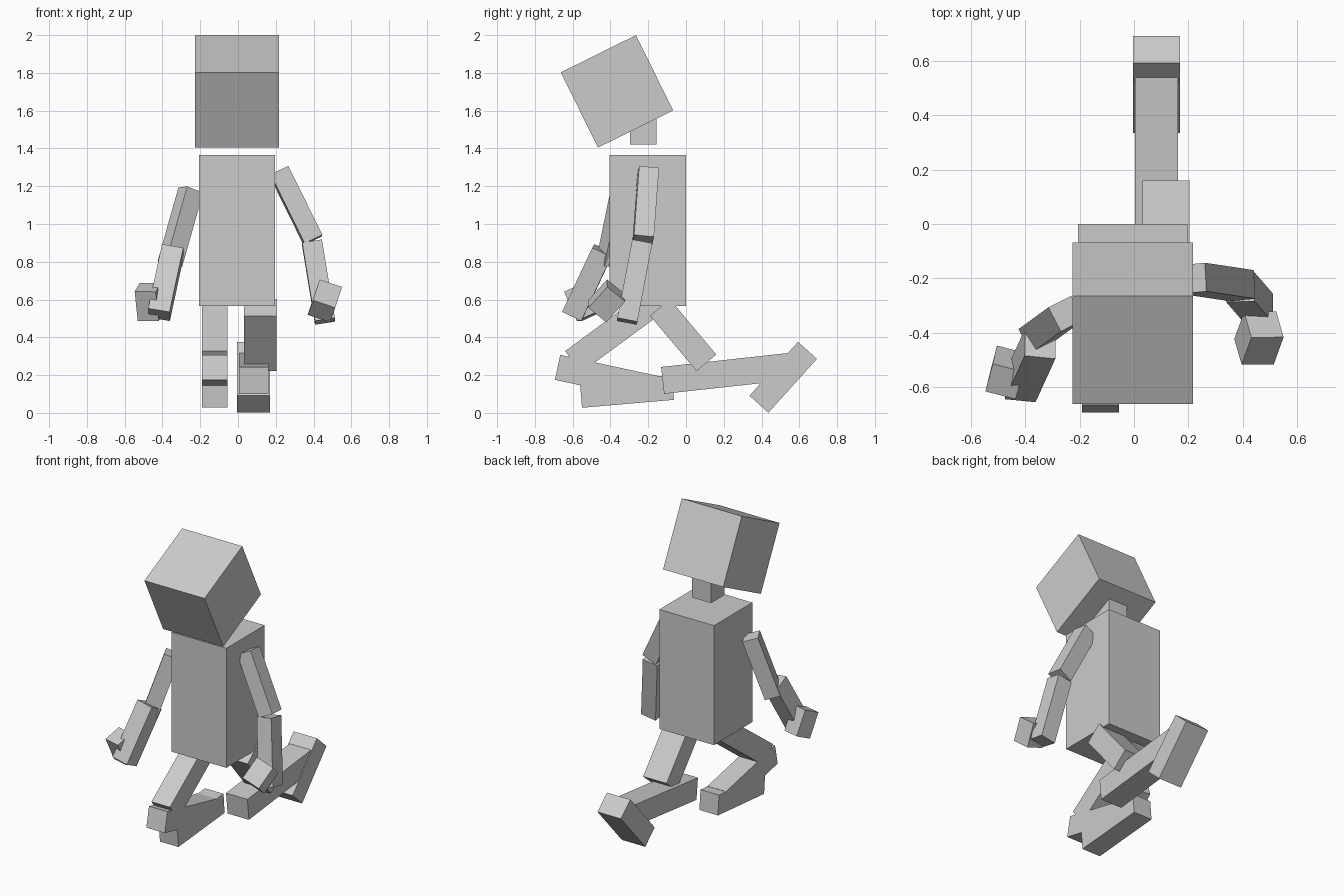
import bpy
from mathutils import Vector, Matrix

cube = bpy.data.objects.get("Cube")
if cube:
    bpy.data.objects.remove(cube, do_unlink=True)

grey = bpy.data.materials.new("plain_grey")
grey.use_nodes = True
grey.diffuse_color = (0.6, 0.6, 0.6, 1)
grey.node_tree.nodes["Principled BSDF"].inputs["Base Color"].default_value = (0.6, 0.6, 0.6, 1)


def bar(name, start, end, side, width, depth):
    """Box running from start to end; width is measured along the side direction."""
    start, end = Vector(start), Vector(end)
    axis = (end - start).normalized()
    side = Vector(side)
    side = (side - axis * side.dot(axis)).normalized()
    turn = Matrix((side, axis.cross(side), axis)).transposed().to_4x4()
    bpy.ops.mesh.primitive_cube_add(size=1)
    ob = bpy.context.object
    ob.name = ob.data.name = name
    ob.data.transform(Matrix.Diagonal((width, depth, (end - start).length, 1)))
    ob.matrix_world = Matrix.Translation((start + end) / 2) @ turn
    ob.data.materials.append(grey)
    return ob


def leg_bar(name, x, width, start, end, depth):
    """Leg part lying in a front-to-back plane, given as (y, z) ends."""
    bar(name, (x, *start), (x, *end), (1, 0, 0), width, depth)


# Torso, neck and bowed head
MID = -0.005
bar("torso", (MID, -0.202, 0.567), (MID, -0.202, 1.365), (1, 0, 0), 0.404, 0.404)
bar("neck", (MID, -0.227, 1.42), (MID, -0.227, 1.56), (1, 0, 0), 0.14, 0.14)
leg_bar("head", MID, 0.444, (-0.267, 1.503), (-0.464, 1.901), 0.444)

# Left leg, trailing behind
leg_bar("left_thigh", 0.118, 0.173, (-0.138, 0.558), (0.108, 0.265), 0.137)
leg_bar("left_shin", 0.083, 0.158, (-0.124, 0.172), (0.56, 0.247), 0.143)
leg_bar("left_foot", 0.082, 0.173, (0.643, 0.331), (0.386, 0.046), 0.135)

# Right leg, folded under the body
leg_bar("right_thigh", -0.123, 0.137, (-0.598, 0.27), (-0.095, 0.64), 0.142)
leg_bar("right_shin", -0.123, 0.137, (-0.68, 0.241), (-0.164, 0.13), 0.135)
leg_bar("right_foot", -0.123, 0.137, (-0.556, 0.093), (-0.069, 0.135), 0.132)

# Left arm
bar("left_upper_arm", (0.217, -0.2, 1.28), (0.397, -0.227, 0.915), (-0.05, 0.98, -0.1), 0.106, 0.104)
bar("left_forearm", (0.392, -0.233, 0.9), (0.46, -0.312, 0.485), (0, 0.98, -0.18), 0.108, 0.106)
bar("left_hand", (0.478, -0.37, 0.648), (0.442, -0.47, 0.538), (0.96, 0.08, -0.24), 0.125, 0.125)

# Right arm
bar("right_upper_arm", (-0.25, -0.33, 1.18), (-0.36, -0.41, 0.79), (0.45, -0.89, 0), 0.1, 0.1)
bar("right_forearm", (-0.345, -0.44, 0.86), (-0.418, -0.6, 0.52), (1, -0.1, -0.17), 0.115, 0.112)
bar("right_hand", (-0.478, -0.58, 0.665), (-0.462, -0.513, 0.51), (0.95, -0.25, 0), 0.115, 0.115)
